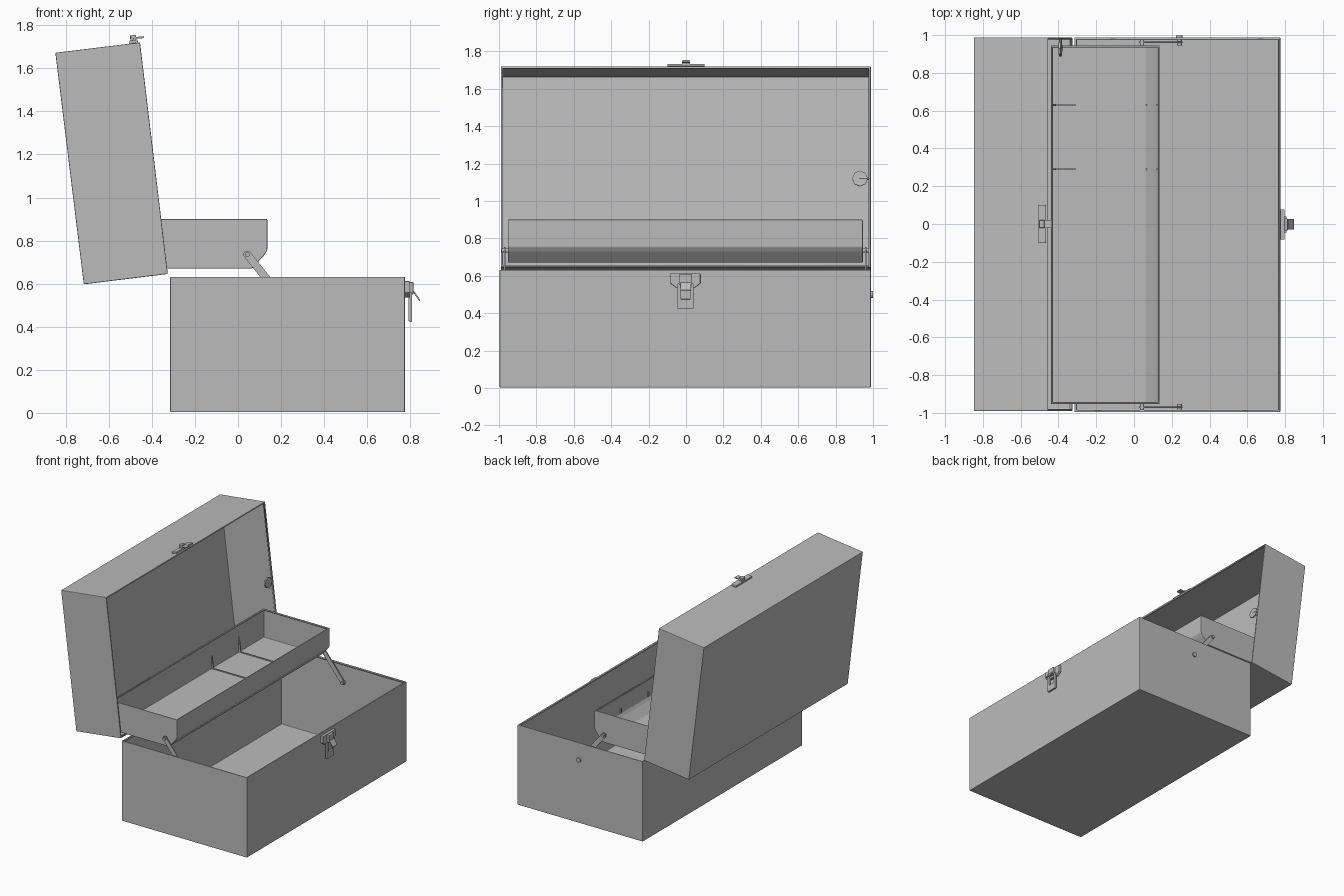
import bpy, bmesh, math
from mathutils import Vector, Matrix

cube = bpy.data.objects.get("Cube")
if cube:
    bpy.data.objects.remove(cube, do_unlink=True)

steel = bpy.data.materials.new("grey steel")
steel.use_nodes = True
GREY = (0.5, 0.5, 0.5, 1)
steel.diffuse_color = GREY
steel.node_tree.nodes["Principled BSDF"].inputs["Base Color"].default_value = GREY


def finish(name, bm, bevel=0.0, wall=0.0, smooth=False):
    mesh = bpy.data.meshes.new(name)
    bm.to_mesh(mesh)
    bm.free()
    mesh.materials.append(steel)
    ob = bpy.data.objects.new(name, mesh)
    bpy.context.collection.objects.link(ob)
    if wall:
        mod = ob.modifiers.new("wall", "SOLIDIFY")
        mod.thickness, mod.offset, mod.use_even_offset = wall, -1, True
    if bevel:
        mod = ob.modifiers.new("edge", "BEVEL")
        mod.width, mod.segments, mod.limit_method = bevel, 2, "ANGLE"
    if smooth:
        bpy.ops.object.select_all(action="DESELECT")
        bpy.context.view_layer.objects.active = ob
        ob.select_set(True)
        bpy.ops.object.shade_smooth_by_angle()
    return ob


def extrude_profile(points, y0, y1):
    """Side profile in x and z, extruded along y."""
    bm = bmesh.new()
    face = bm.faces.new([bm.verts.new((x, y0, z)) for x, z in points])
    ext = bmesh.ops.extrude_face_region(bm, geom=[face])["geom"]
    verts = [v for v in ext if isinstance(v, bmesh.types.BMVert)]
    bmesh.ops.translate(bm, verts=verts, vec=(0, y1 - y0, 0))
    bmesh.ops.recalc_face_normals(bm, faces=bm.faces)
    return bm


def solid(name, points, y0, y1, bevel=0.002):
    return finish(name, extrude_profile(points, y0, y1), bevel)


def shell(name, points, y0, y1, wall, rim):
    """Sheet metal tub, open between the first two profile points, with a rolled rim."""
    bm = extrude_profile(points, y0, y1)
    a, b = (Vector((x, 0, z)) for x, z in points[:2])
    mid = (a + b) / 2 + Vector((0, (y0 + y1) / 2, 0))
    opening = min(bm.faces, key=lambda f: (f.calc_center_median() - mid).length)
    bmesh.ops.delete(bm, geom=[opening], context="FACES_ONLY")
    finish(name, bm, 0.004, wall)
    along = (b - a).normalized()
    inward = Vector((points[2][0], 0, points[2][1])) - b
    inward = inward.normalized() * rim
    a, b = a + along * rim + inward, b - along * rim + inward
    curve = bpy.data.curves.new(name + "_rim", "CURVE")
    curve.dimensions, curve.bevel_depth, curve.bevel_resolution = "3D", rim, 2
    line = curve.splines.new("POLY")
    line.points.add(3)
    line.use_cyclic_u = True
    loop = ((a, y0 + rim), (b, y0 + rim), (b, y1 - rim), (a, y1 - rim))
    for point, (p, y) in zip(line.points, loop):
        point.co = (p.x, y, p.z, 1)
    curve.materials.append(steel)
    ob = bpy.data.objects.new(name + "_rim", curve)
    bpy.context.collection.objects.link(ob)
    bpy.ops.object.select_all(action="DESELECT")
    bpy.context.view_layer.objects.active = ob
    ob.select_set(True)
    bpy.ops.object.convert(target="MESH")


def disc(name, centre, radius, depth, axis, sides=16):
    bm = bmesh.new()
    turn = Vector(axis).to_track_quat("Z", "Y").to_matrix().to_4x4()
    bmesh.ops.create_cone(bm, cap_ends=True, segments=sides, radius1=radius, radius2=radius,
                          depth=depth, matrix=Matrix.Translation(centre) @ turn)
    return finish(name, bm, smooth=True)


def rect(x0, x1, z0, z1):
    return [(x0, z1), (x1, z1), (x1, z0), (x0, z0)]


def strap(start, end, width, rounds=6):
    """Flat bar outline with round ends."""
    a, b = Vector(start), Vector(end)
    base = math.atan2(b.y - a.y, b.x - a.x)
    pts = []
    for c, turn in ((b, base - math.pi / 2), (a, base + math.pi / 2)):
        for i in range(rounds + 1):
            t = turn + math.pi * i / rounds
            pts.append((c.x + math.cos(t) * width / 2, c.y + math.sin(t) * width / 2))
    return pts


# Main tubs
shell("box_body", rect(-0.315, 0.775, 0.003, 0.632), -0.996, 0.988, 0.01, 0.007)
shell("lid", [(-0.326, 0.645), (-0.455, 1.72), (-0.848, 1.672), (-0.716, 0.597)],
      -0.99, 0.988, 0.01, 0.007)
shell("tray", [(-0.44, 0.9), (0.136, 0.9), (0.136, 0.755), (0.12, 0.73),
               (0.065, 0.67), (-0.44, 0.67)], -0.953, 0.945, 0.008, 0.006)

# Tray divider ridges with upright guides at both walls
for i, y in enumerate((0.29, 0.63)):
    solid(f"divider_ridge_{i}", rect(-0.43, 0.07, 0.676, 0.686), y - 0.003, y + 0.003, 0)
    solid(f"rear_divider_guide_{i}", [(-0.434, 0.8), (-0.43, 0.8), (-0.415, 0.68),
                                      (-0.434, 0.68)], y - 0.005, y + 0.005, 0)
    solid(f"front_divider_guide_{i}", rect(0.12, 0.13, 0.76, 0.8), y - 0.005, y + 0.005, 0)

# Swing arms and pivots at both ends
for side, y in (("right", -0.969), ("left", 0.961)):
    solid(side + "_arm", strap((0.043, 0.735), (0.24, 0.49), 0.036), y - 0.004, y + 0.004, 0)
    disc(side + "_tray_pivot", (0.043, y, 0.735), 0.011, 0.034, (0, 1, 0))
    disc(side + "_box_pivot", (0.24, y, 0.49), 0.013, 0.03, (0, 1, 0))
disc("outer_rivet", (0.24, 0.99, 0.5), 0.018, 0.018, (0, 1, 0))

# Lid stop
tilt = (1, 0, 0.12)
disc("lid_stop", (-0.39, 0.93, 1.12), 0.042, 0.012, tilt, 8)
disc("lid_stop_pin", (-0.39, 0.955, 1.12), 0.008, 0.06, (0, 1, 0), 8)

# Front latch: backing plate, swinging loop, tongue lever
bm = bmesh.new()
outline = [(-0.083, 0.612), (0.077, 0.612), (0.077, 0.56), (0.045, 0.535),
           (-0.05, 0.535), (-0.083, 0.56)]
plate = bm.faces.new([bm.verts.new((0.775, y, z)) for y, z in outline])
geom = bmesh.ops.extrude_face_region(bm, geom=[plate])["geom"]
bmesh.ops.translate(bm, verts=[v for v in geom if isinstance(v, bmesh.types.BMVert)],
                    vec=(0.022, 0, 0))
bmesh.ops.recalc_face_normals(bm, faces=bm.faces)
finish("latch_plate", bm, 0.003)
solid("latch_hinge", rect(0.795, 0.815, 0.55, 0.608), -0.035, 0.03, 0.005)
for name, y in (("left", 0.031), ("right", -0.036)):
    solid(name + "_loop_bar", rect(0.792, 0.808, 0.425, 0.56), y - 0.009, y + 0.009)
solid("loop_bottom", rect(0.792, 0.808, 0.425, 0.475), -0.045, 0.04)
solid("latch_lever", [(0.81, 0.565), (0.818, 0.565), (0.847, 0.524), (0.841, 0.52)],
      -0.03, 0.026, 0.001)

# Lid catch: tilted strip and hook
solid("catch_plate", [(-0.505, 1.728), (-0.466, 1.734), (-0.465, 1.72), (-0.504, 1.713)],
      -0.1, 0.1)
solid("catch_block", [(-0.502, 1.752), (-0.475, 1.755), (-0.472, 1.728), (-0.499, 1.726)],
      -0.02, 0.02)
solid("catch_hook", [(-0.5, 1.744), (-0.437, 1.748), (-0.436, 1.74), (-0.5, 1.736)],
      -0.022, 0.022, 0.001)
